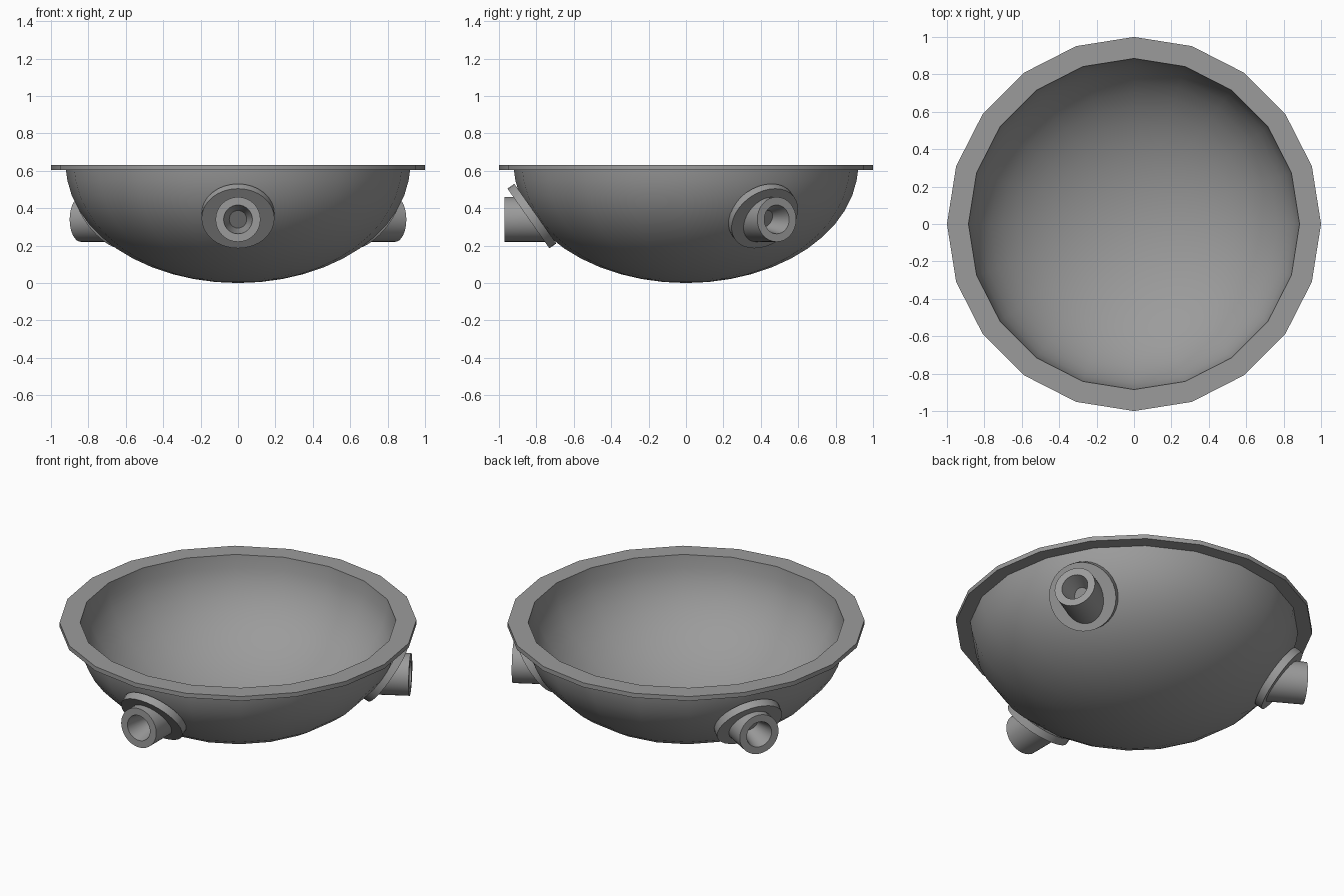
import bpy, bmesh
from math import sin, cos, pi, radians
from mathutils import Matrix, Vector

cube = bpy.data.objects.get("Cube")
if cube:
    bpy.data.objects.remove(cube, do_unlink=True)

grey = bpy.data.materials.new("mid_grey")
grey.use_nodes = True
colour = (0.33, 0.33, 0.33, 1)
grey.diffuse_color = colour
grey.node_tree.nodes["Principled BSDF"].inputs["Base Color"].default_value = colour


def finish(name, bm, turn=0):
    """Turn a bmesh into a smooth-shaded object, rotated about the bowl axis."""
    bmesh.ops.transform(bm, matrix=Matrix.Rotation(turn, 4, "Z"), verts=bm.verts)
    bmesh.ops.recalc_face_normals(bm, faces=bm.faces)
    mesh = bpy.data.meshes.new(name)
    bm.to_mesh(mesh)
    bm.free()
    obj = bpy.data.objects.new(name, mesh)
    bpy.context.collection.objects.link(obj)
    mesh.materials.append(grey)
    bpy.ops.object.select_all(action="DESELECT")
    obj.select_set(True)
    bpy.context.view_layer.objects.active = obj
    bpy.ops.object.shade_smooth_by_angle(angle=radians(30))


def bridge(bm, a, b):
    n = len(a)
    for i in range(n):
        bm.faces.new((a[i], a[(i + 1) % n], b[(i + 1) % n], b[i]))


# Bowl with its flat rim: one revolved profile
TOP, RINGS, SIDES = 0.63, 12, 20


def wall(radius, depth):
    return [(radius * sin(i * pi / 2 / RINGS), TOP - depth * cos(i * pi / 2 / RINGS))
            for i in range(RINGS + 1)]


outer = wall(0.92, TOP)
outer[-1] = (0.92, 0.603)
profile = wall(0.885, 0.595) + [(1, TOP), (1, 0.603)] + outer[::-1]
bm = bmesh.new()
path = [bm.verts.new((r, 0, z)) for r, z in profile]
edges = [bm.edges.new(pair) for pair in zip(path, path[1:])]
bmesh.ops.spin(bm, geom=path + edges, cent=(0, 0, 0), axis=(0, 0, 1),
               angle=2 * pi, steps=SIDES, use_merge=True)
bmesh.ops.remove_doubles(bm, verts=bm.verts, dist=0.0005)
finish("bowl", bm)

# Three side ports, each a tilted flange carrying a level, tapered-bore nozzle
SEG, AXIS_Z, TIP = 32, 0.34, -0.97
face_centre = Vector((0, -0.8425, 0.345))
normal = Vector((0, -0.818, -0.575)).normalized()


def flange_y(z):
    """Depth just under the outer flange face at height z."""
    return face_centre.y - normal.z / normal.y * (z - face_centre.z) + 0.008


def ring(bm, radius, y=None):
    verts = []
    for i in range(SEG):
        x = radius * cos(2 * pi * i / SEG)
        z = AXIS_Z + radius * sin(2 * pi * i / SEG)
        verts.append(bm.verts.new((x, flange_y(z) if y is None else y, z)))
    return verts


for label, turn in (("front", 0), ("left", 2 * pi / 3), ("right", -2 * pi / 3)):
    bm = bmesh.new()
    thick = 0.045
    place = (Matrix.Translation(face_centre - normal * thick / 2)
             @ normal.to_track_quat("Z", "Y").to_matrix().to_4x4())
    bmesh.ops.create_cone(bm, cap_ends=True, segments=SEG, radius1=0.195,
                          radius2=0.195, depth=thick, matrix=place)
    finish(label + "_flange", bm, turn)

    bm = bmesh.new()
    loops = [ring(bm, 0.12), ring(bm, 0.12, TIP), ring(bm, 0.077, TIP), ring(bm, 0.045)]
    for a, b in zip(loops, loops[1:] + loops[:1]):
        bridge(bm, a, b)
    finish(label + "_nozzle", bm, turn)
